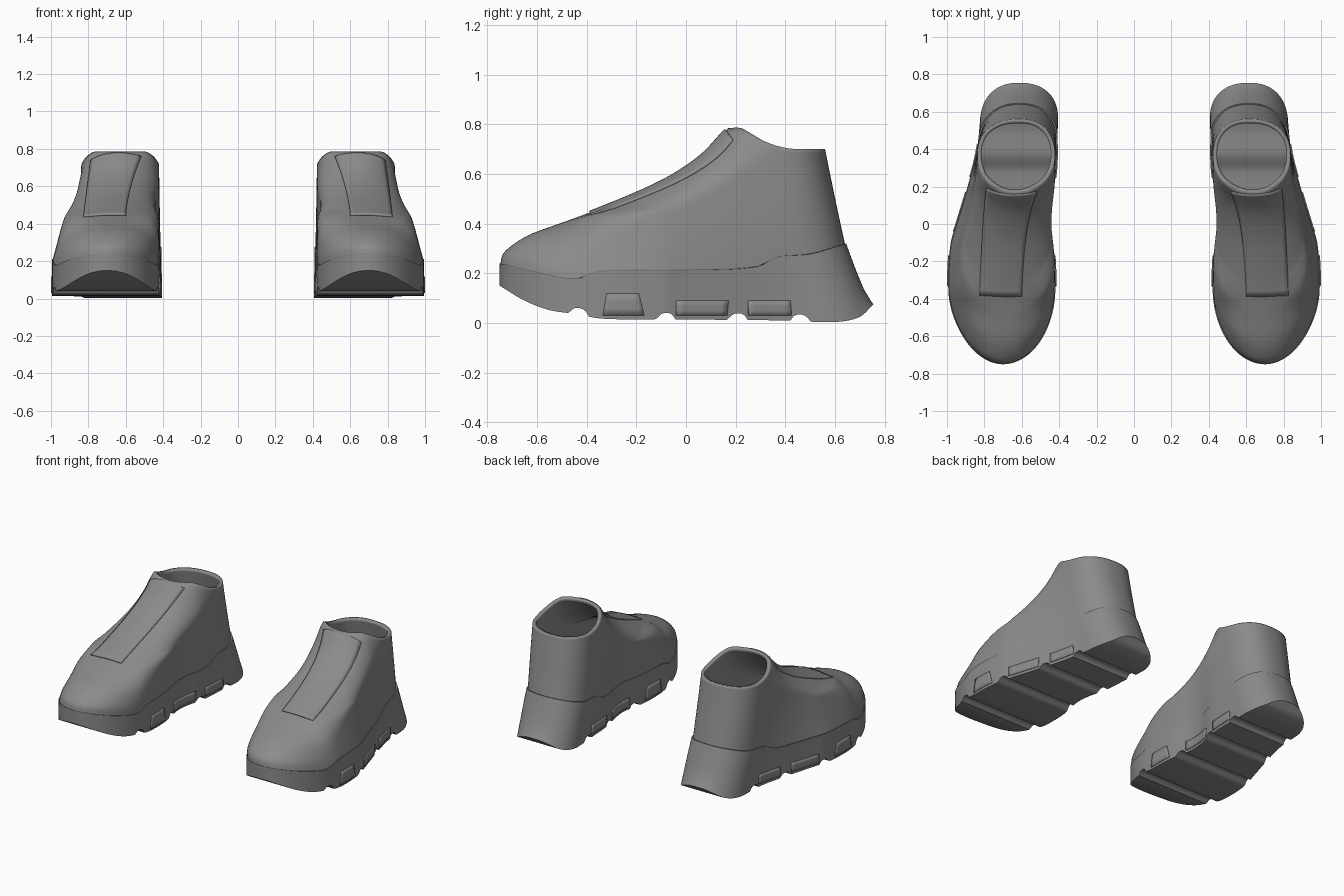
import bpy, bmesh, math
from mathutils import Vector
from mathutils.bvhtree import BVHTree

if "Cube" in bpy.data.objects:
    bpy.data.objects.remove(bpy.data.objects["Cube"])

grey = bpy.data.materials.new("grey")
grey.diffuse_color = (0.26, 0.26, 0.26, 1)
grey.use_nodes = True
grey.node_tree.nodes["Principled BSDF"].inputs["Base Color"].default_value = grey.diffuse_color


def curve(*pts):
    """Smooth function through (position, value) points."""
    n = len(pts)

    def slope(i):
        a, b = pts[max(i - 1, 0)], pts[min(i + 1, n - 1)]
        return (b[1] - a[1]) / (b[0] - a[0])

    def f(x):
        x = min(max(x, pts[0][0]), pts[-1][0])
        i = max(k for k in range(n - 1) if pts[k][0] <= x)
        (x0, v0), (x1, v1) = pts[i], pts[i + 1]
        d = x1 - x0
        t = (x - x0) / d
        return ((2*t**3 - 3*t*t + 1) * v0 + (t**3 - 2*t*t + t) * d * slope(i)
                + (3*t*t - 2*t**3) * v1 + (t**3 - t*t) * d * slope(i + 1))
    return f


def lerp(a, b, t):
    return a + (b - a) * t


# Shared shape curves for one shoe, by y (or by z for the instep)
inner = curve((-.75, .43), (-.3, .42), (-.15, .427), (0, .455), (.1, .45),
              (.2, .427), (.3, .415), (.5, .408), (.76, .40))
outer = curve((-.75, .97), (-.3, .994), (-.1, .98), (0, .95), (.2, .89),
              (.4, .84), (.6, .82), (.76, .81))
seam = curve((-.75, .24), (-.6, .203), (-.45, .177), (-.35, .207), (0, .212),
             (.28, .225), (.37, .265), (.5, .278), (.645, .32))
tread = curve((-.75, .15), (-.65, .09), (-.55, .052), (-.45, .037), (-.33, .017),
              (0, .014), (.4, .01), (.6, .004), (.7, .025), (.755, .075))
collar = curve((.17, .785), (.22, .785), (.25, .77), (.32, .73), (.4, .705),
               (.48, .70), (.6, .70))
instep = curve((.235, -.748), (.28, -.735), (.32, -.69), (.36, -.62), (.40, -.51),
               (.44, -.40), (.5, -.25), (.56, -.115), (.62, -.01), (.68, .07),
               (.73, .118), (.79, .17))


def ring(n, yf, yb, rf, rb, left, right, cf, zfun):
    """Closed outline: front, outer side, back, inner side."""
    def point(i, edge):
        y = yf + (yb - yf) * (1 - math.cos(math.pi * i / n)) / 2
        sf = max(0, 1 - (y - yf) / rf)
        sb = max(0, 1 - (yb - y) / rb)
        c = lerp(cf, .615, (y - yf) / (yb - yf))
        k = math.sqrt(max(0, 1 - sf ** 2)) * max(0, 1 - sb ** 2.3) ** (1 / 2.3)
        return (c + (edge(y) - c) * k, y, zfun(y))
    return ([point(i, right) for i in range(n + 1)]
            + [point(i, left) for i in range(n - 1, 0, -1)])


def make(name, verts, faces):
    me = bpy.data.meshes.new(name)
    me.from_pydata(verts, [], faces)
    me.materials.append(grey)
    ob = bpy.data.objects.new(name, me)
    bpy.context.collection.objects.link(ob)
    bpy.ops.object.select_all(action='DESELECT')
    ob.select_set(True)
    bpy.context.view_layer.objects.active = ob
    bpy.ops.object.shade_smooth_by_angle(angle=math.radians(42))
    return ob


def finish(ob, thickness=0):
    if thickness:
        m = ob.modifiers.new("thickness", 'SOLIDIFY')
        m.thickness, m.offset = thickness, -1
    m = ob.modifiers.new("pair", 'MIRROR')
    m.use_mirror_merge = False


def loft(name, rings, n, caps=False):
    m = 2 * n
    faces = [(k*m + i, k*m + (i+1) % m, (k+1)*m + (i+1) % m, (k+1)*m + i)
             for k in range(len(rings) - 1) for i in range(m)]
    if caps:  # strips joining the two sides at equal y
        top = (len(rings) - 1) * m
        for i in range(n):
            a, b, c, d = i, i + 1, (m - i - 1) % m, (m - i) % m
            quad = list(dict.fromkeys((d, c, b, a)))
            faces.append(tuple(quad))
            faces.append(tuple(top + v for v in reversed(quad)))
    return make(name, [p for r in rings for p in r], faces)


# Sole with flared heel, turned-up toe and round grooves across the tread
def bottom(y):
    z = tread(y)
    for g in (-.43, -.08, .21, .46):
        z += math.sqrt(max(0, .036 ** 2 - (y - g) ** 2)) * .75
    return z


rings = []
for t in (0, .12, .35, .6, .85, 1):
    rings.append(ring(160, -.75, lerp(.755, .645, t), .4, .2, inner, outer, .70,
                      lambda y: lerp(bottom(y), seam(y), t)))
sole = loft("sole", rings, 160, caps=True)

# Upper, lofted from the seam to the collar
rings = []
LEVELS = 36
for k in range(LEVELS + 1):
    a = (k / LEVELS) ** 1.3
    yf = -.748
    for _ in range(40):
        yf = lerp(yf, instep(lerp(seam(yf), .785, a)), .5)
    if k == 0:
        yf = -.748
    if k == LEVELS:
        yf = .17
    rings.append(ring(48, yf, lerp(.64, .56, a), lerp(.4, .2, a), lerp(.21, .195, a),
                      lambda y: lerp(inner(y) + .004, .422, a),
                      lambda y: lerp(outer(y) - .004, .838, a),
                      lerp(.70, .635, a),
                      lambda y: lerp(seam(y), collar(y), a)))
upper = loft("upper", rings, 48)


def surface(ob):
    bm = bmesh.new()
    bm.from_mesh(ob.data)
    tree = BVHTree.FromBMesh(bm)
    bm.free()
    return tree


def plate(name, tree, ray, nu, nv, lift, flip=False):
    """Thin panel laid on a surface; ray(u, v) gives origin and direction."""
    verts = []
    for j in range(nv + 1):
        for i in range(nu + 1):
            o, d = ray(i / nu, j / nv)
            hit, normal, _, _ = tree.ray_cast(o, d)
            if hit is None:
                hit, normal, _, _ = tree.find_nearest(o + d * .3)
            if normal.dot(d) > 0:
                normal = -normal
            verts.append(hit + normal * lift)
    w = nu + 1
    faces = [(j*w + i, j*w + i + 1, (j+1)*w + i + 1, (j+1)*w + i)
             for j in range(nv) for i in range(nu)]
    if flip:
        faces = [f[::-1] for f in faces]
    return make(name, verts, faces)


# Tongue panel running up the instep
def tongue_ray(u, v):
    z = lerp(.445, .778, v)
    d = Vector((0, .6, -.8))
    x = lerp(lerp(.60, .52, v ** 1.5), lerp(.825, .785, v), u)
    return Vector((x, instep(z), z)) - d * .3, d


finish(plate("tongue", surface(upper), tongue_ray, 12, 30, .007), .009)

# Raised pads on both sides of the sole
sole_tree = surface(sole)
for side, label in ((1, "outer"), (-1, "inner")):
    for n, (y0, y1, y2, y3, top) in enumerate(((-.335, -.32, -.19, -.168, .118),
                                               (-.04, -.04, .17, .165, .09),
                                               (.25, .25, .42, .425, .09))):
        def pad_ray(u, v):
            y = lerp(lerp(y0, y1, v), lerp(y3, y2, v), u)
            return Vector((.65 + side, y, lerp(.03, top, v))), Vector((-side, 0, 0))
        finish(plate(f"{label}_pad_{n + 1}", sole_tree, pad_ray, 8, 3, .005, side < 0), .007)

finish(sole)
finish(upper, .022)
